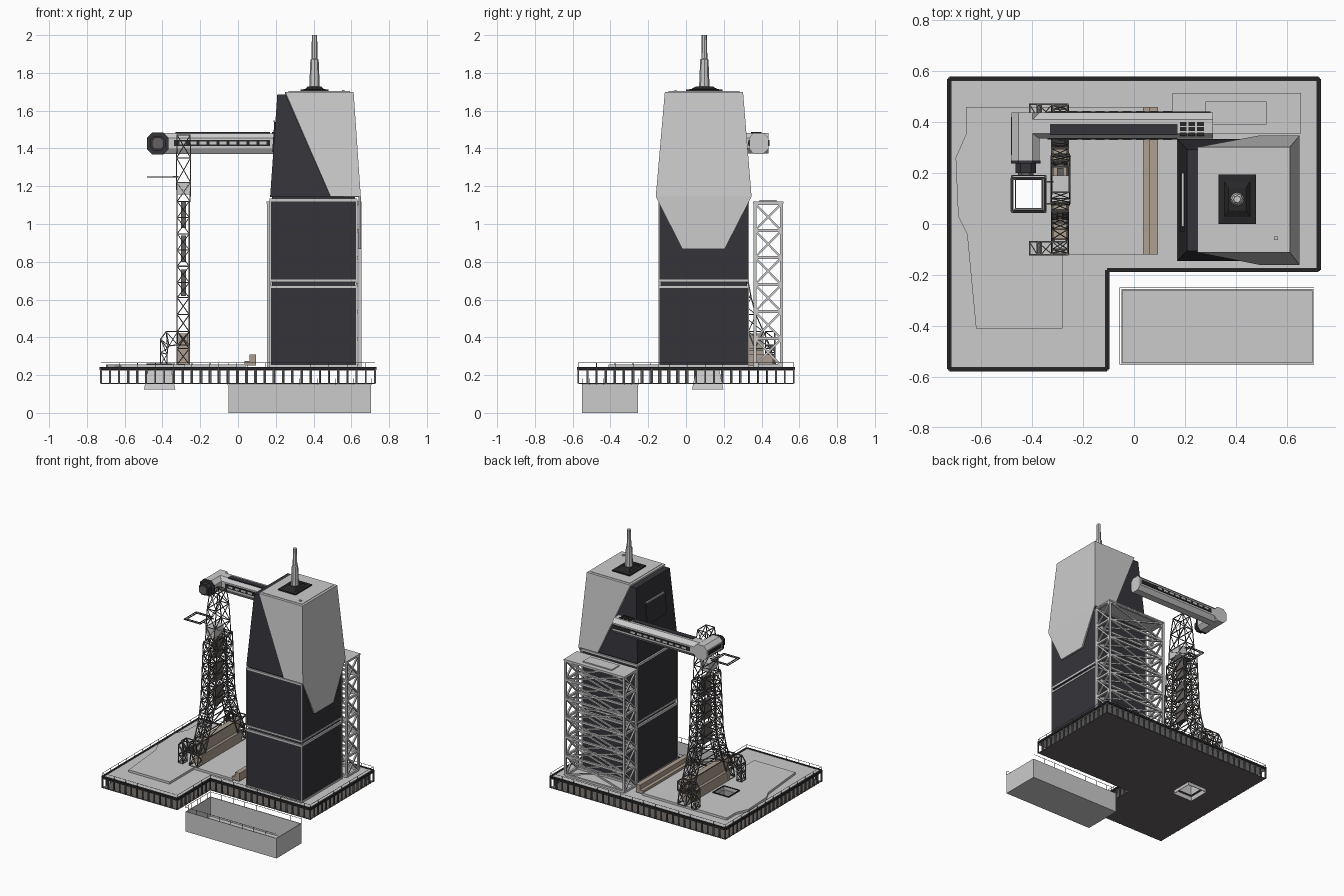
import bpy, bmesh, math
from mathutils import Vector, Matrix

if "Cube" in bpy.data.objects:
    bpy.data.objects.remove(bpy.data.objects["Cube"])


def material(name, rgb):
    m = bpy.data.materials.new(name)
    m.diffuse_color = (*rgb, 1)
    m.use_nodes = True
    m.node_tree.nodes["Principled BSDF"].inputs["Base Color"].default_value = m.diffuse_color
    return m


DARK = material("dark_cladding", (0.035, 0.034, 0.042))
BLACK = material("black_trim", (0.02, 0.02, 0.022))
TAN = material("tan_panels", (0.42, 0.35, 0.28))
STEEL = material("dark_steel", (0.13, 0.12, 0.115))


def finish(name, bm, mat=None, normals=True):
    if normals:
        bmesh.ops.recalc_face_normals(bm, faces=bm.faces)
    me = bpy.data.meshes.new(name)
    bm.to_mesh(me)
    bm.free()
    ob = bpy.data.objects.new(name, me)
    bpy.context.collection.objects.link(ob)
    if mat:
        me.materials.append(mat)
    return ob


def rect(x0, x1, y0, y1, z):
    return [(x0, y0, z), (x1, y0, z), (x1, y1, z), (x0, y1, z)]


def loft(name, rings, mat=None, caps=True):
    bm = bmesh.new()
    vs = [[bm.verts.new(p) for p in r] for r in rings]
    n = len(vs[0])
    for a, b in zip(vs, vs[1:]):
        for i in range(n):
            bm.faces.new((a[i], a[(i + 1) % n], b[(i + 1) % n], b[i]))
    if caps:
        bm.faces.new(vs[0])
        bm.faces.new(vs[-1])
    return finish(name, bm, mat)


def prism(name, pts, axis, lo, hi, mat=None):
    def at(p, t):
        q = list(p)
        q.insert("xyz".index(axis), t)
        return q
    return loft(name, [[at(p, lo) for p in pts], [at(p, hi) for p in pts]], mat)


def box(name, x0, x1, y0, y1, z0, z1, mat=None):
    return loft(name, [rect(x0, x1, y0, y1, z0), rect(x0, x1, y0, y1, z1)], mat)


def bar(bm, p, q, w, h=None):
    p, q = Vector(p), Vector(q)
    d = q - p
    m = Matrix.LocRotScale((p + q) / 2, d.to_track_quat('Z', 'Y'), (w, h or w, d.length))
    bmesh.ops.create_cube(bm, size=1, matrix=m)


def truss(bm, rings, w, wd=None, cross=True):
    """Square lattice: chords, ring bars and diagonals between 4-corner rings."""
    for r in rings:
        for i in range(4):
            bar(bm, r[i], r[(i + 1) % 4], w)
    for a, b in zip(rings, rings[1:]):
        for i in range(4):
            j = (i + 1) % 4
            bar(bm, a[i], b[i], w)
            bar(bm, a[i], b[j], wd or w)
            if cross:
                bar(bm, a[j], b[i], wd or w)


def solidify(ob, t):
    m = ob.modifiers.new("thickness", 'SOLIDIFY')
    m.thickness, m.offset = t, -1
    return ob


# L-shaped platform: deck, bottom plate, flame opening
L = [(-.725, -.57), (-.105, -.57), (-.105, -.18), (.725, -.18), (.725, .57), (-.725, .57)]
deck = prism("platform_deck", L, 'z', .225, .24)
bottom = prism("platform_bottom", L, 'z', .153, .158, STEEL)
apron_pts = [(-.62, -.41), (-.28, -.41), (-.28, -.12), (.04, -.12), (.04, .46), (-.66, .46),
             (-.66, .35), (-.70, .26), (-.69, .03), (-.655, -.04)]
apron = prism("pad_apron", apron_pts, 'z', .236, .257)
cutter = box("flame_opening_cutter", -.475, -.355, .055, .175, .1, .3)
cutter.hide_render = True
cutter.hide_viewport = True
for ob in (deck, bottom, apron):
    m = ob.modifiers.new("opening", 'BOOLEAN')
    m.operation, m.object = 'DIFFERENCE', cutter
    m.solver = 'EXACT'
cx, cy = -.415, .115
solidify(loft("flame_chute", [rect(cx - h, cx + h, cy - h, cy + h, z)
                              for h, z in ((.083, .125), (.06, .235))], caps=False), .004)
bm = bmesh.new()
r = rect(-.48, -.35, .05, .18, .258)
for i in range(4):
    bar(bm, r[i], r[(i + 1) % 4], .008)
finish("flame_opening_rim", bm, BLACK)

# Platform rim, buttress posts and handrail
rim, posts, rail = bmesh.new(), bmesh.new(), bmesh.new()
for a, b in zip(L, L[1:] + L[:1]):
    a, b = Vector(a), Vector(b)
    bar(rim, (*a, .235), (*b, .235), .016)
    bar(rail, (*a, .266), (*b, .266), .002)
    n = round((b - a).length / .048)
    for i in range(n):
        p = a.lerp(b, i / n)
        bar(posts, (*p, .155), (*p, .235), .009)
        if i % 2 == 0:
            bar(rail, (*p, .24), (*p, .266), .002)
finish("platform_rim", rim, BLACK)
finish("platform_posts", posts, STEEL)
finish("platform_handrail", rail, STEEL)

# Open flame trench with rail
solidify(loft("trench_walls", [rect(-.05, .705, -.55, -.255, z) for z in (0, .15)], caps=False), .008)
box("trench_floor", -.05, .705, -.55, -.255, 0, .006)
bm = bmesh.new()
r = rect(-.055, .705, -.55, -.25, .182)
for i in (0, 2, 3):
    bar(bm, r[i], r[(i + 1) % 4], .002)
    for k in range(9):
        p = Vector(r[i]).lerp(Vector(r[(i + 1) % 4]), k / 8)
        bar(bm, p, p - Vector((0, 0, .035)), .002)
finish("trench_handrail", bm, STEEL)

# Stepped tan guide walls
prism("guide_wall", [(.035, .25), (.095, .25), (.095, .31), (.06, .31), (.06, .275), (.035, .275)],
      'y', -.12, .46, TAN)
prism("tower_base_wall", [(-.325, .25), (-.255, .25), (-.255, .33), (-.265, .34), (-.265, .42),
                          (-.315, .42), (-.315, .34), (-.325, .33)], 'y', -.06, .41, TAN)

# Main building: two lower blocks, floor bands and corner trims
box("building_lower_block", .172, .628, -.142, .33, .24, .672, DARK)
box("building_middle_block", .172, .628, -.142, .33, .692, 1.13, DARK)
box("building_core", .18, .62, -.135, .323, .24, 1.2, DARK)
for i, z in enumerate((.24, .66, .692, 1.12)):
    box(f"floor_band_{i}", .168, .631, -.146, .334, z, z + .014)
for i, (x, y) in enumerate(((.171, -.143), (.629, -.143), (.171, .331), (.629, .331))):
    box(f"corner_trim_{i}", x - .003, x + .003, y - .003, y + .003, .24, 1.13)

# Upper building: dark tapered core and light folded shell
loft("upper_core", [rect(.17, .635, -.145, .333, 1.143), rect(.208, .60, -.105, .293, 1.685)], DARK)
bm = bmesh.new()
A, B, C, D, E, F, G, H, I, J = [bm.verts.new(p) for p in (
    (.25, -.112, 1.70), (.612, -.112, 1.70), (.612, .302, 1.70), (.25, .302, 1.70),
    (.49, -.16, 1.145), (.65, -.16, 1.145), (.65, .347, 1.145), (.49, .347, 1.145),
    (.65, -.02, .868), (.65, .205, .868))]
for f in ((A, B, C, D), (A, E, F, B), (B, F, G, C), (F, I, J, G), (C, G, H, D)):
    bm.faces.new(f)
solidify(finish("upper_shell", bm), .014)
box("roof_panel", .268, .594, -.092, .282, 1.699, 1.703)
box("roof_hatch", .55, .565, -.062, -.05, 1.70, 1.71)

# Framed panel on the sloping left face
loft("left_face_panel", [[(x0 + d, y, z) for y, z, x0 in
                          ((-.03, 1.38, .187), (.20, 1.38, .187), (.20, 1.54, .198), (-.03, 1.54, .198))]
                         for d in (-.006, .01)], DARK)
box("left_face_sill", .187, .196, -.01, .20, 1.54, 1.548)

# Roof mast
MX, MY = .405, .097
loft("mast_base", [rect(MX - h, MX + h, MY - k, MY + k, z) for h, k, z in
                   ((.073, .097, 1.70), (.073, .097, 1.712), (.05, .07, 1.714), (.035, .045, 1.728))], BLACK)
loft("mast", [[(MX + s * math.cos(a * math.pi / 4), MY + s * math.sin(a * math.pi / 4), z) for a in range(8)]
              for s, z in ((.028, 1.72), (.022, 1.87), (.022, 1.87), (.016, 1.875), (.014, 2.0))])

# Access arm, octagonal section, with window strips and vents
arm = [(.355, 1.37), (.41, 1.37), (.437, 1.40), (.437, 1.455), (.41, 1.483), (.355, 1.483),
       (.335, 1.455), (.335, 1.40)]
prism("access_arm", arm, 'x', -.40, .31)
box("arm_front_strip", -.34, .17, .331, .34, 1.414, 1.444, BLACK)
box("arm_back_strip", -.34, .30, .433, .441, 1.414, 1.444, BLACK)
box("arm_top_strip", -.33, .17, .352, .392, 1.478, 1.487, DARK)
for i in range(9):
    x = -.31 + i * .053
    box(f"arm_window_{i}", x, x + .036, .329, .333, 1.422, 1.436)
    box(f"arm_back_window_{i}", x, x + .036, .439, .443, 1.422, 1.436)
for i in range(3):
    for j in range(3):
        x, y = .18 + i * .034, .345 + j * .02
        box(f"arm_vent_{i}_{j}", x, x + .026, y, y + .015, 1.478, 1.488, BLACK)


def octagon(r, n=(-.425, 1.427)):
    c = r * .5
    return [(n[0] + u, n[1] + v) for u, v in
            ((-c, -r), (c, -r), (r, -c), (r, c), (c, r), (-c, r), (-r, c), (-r, -c))]


prism("arm_elbow", octagon(.055), 'y', .245, .437)
prism("arm_elbow_collar", octagon(.058), 'y', .237, .25, DARK)
prism("arm_cabin_neck", octagon(.04), 'y', .20, .24, DARK)
prism("arm_cabin_door", octagon(.03), 'y', .19, .21, STEEL)
box("arm_rear_strip", -.483, -.475, .27, .42, 1.414, 1.444, BLACK)

# Umbilical tower: twin flared lattice legs mirrored about TY
TY = .175
bm = bmesh.new()
flare = [(.29, .21, .257), (.275, .19, .34), (.235, .155, .43), (.195, .12, .52), (.17, .09, .61)]
flare += [(.155 - .006 * i, .075 - .004 * i, .69 + .086 * i) for i in range(6)]
for s in (1, -1):
    truss(bm, [rect(-.322, -.258, TY + s * i, TY + s * o, z) for o, i, z in flare], .006, .004)
for x in (-.322, -.258):
    for (o, i, z), (o2, i2, z2) in zip(flare[2:], flare[3:]):
        bar(bm, (x, TY - i, z), (x, TY + i, z), .005)
        bar(bm, (x, TY - i, z), (x, TY + i2, z2), .004)
# Tapered head
truss(bm, [rect(-.288 - w, -.288 + w, TY - h, TY + h, z) for w, h, z in
           ((.034, .10, 1.12), (.037, .09, 1.22), (.037, .075, 1.35), (.034, .05, 1.47))], .005, .004)
# Curved hold-down brackets at both ends
for y0, y1 in ((-.12, -.07), (.42, .47)):
    pairs = [((-.26, .43), (-.26, .36)), ((-.32, .43), (-.32, .36)), ((-.38, .43), (-.365, .355)),
             ((-.41, .39), (-.373, .34)), ((-.41, .32), (-.375, .31)), ((-.41, .257), (-.375, .257))]
    truss(bm, [[(o[0], y0, o[1]), (o[0], y1, o[1]), (i[0], y1, i[1]), (i[0], y0, i[1])]
               for o, i in pairs], .006, .004, False)
finish("umbilical_tower", bm, STEEL)
box("tower_head_box", -.322, -.252, .085, .19, 1.155, 1.222)
for i, z in enumerate((.62, .80, .98)):
    box(f"tower_cable_panel_{i}", -.302, -.276, TY - .045, TY + .045, z, z + .14, STEEL)

# Service ring platform beside the tower
bm = bmesh.new()
out, inn = rect(-.48, -.345, .045, .19, 1.25), rect(-.465, -.36, .06, .175, 1.25)
for i in range(4):
    bar(bm, out[i], out[(i + 1) % 4], .005)
    bar(bm, inn[i], inn[(i + 1) % 4], .005)
    bar(bm, out[i], inn[i], .004)
for y in (.08, .165):
    bar(bm, (-.345, y, 1.25), (-.315, y, 1.25), .006)
finish("service_ring", bm, STEEL)

# Rear scaffold tower, six cross-braced levels
bm = bmesh.new()
levels = [.25 + i * .143 for i in range(7)]
truss(bm, [rect(.16, .645, .365, .505, z) for z in levels], .015, .011)
finish("rear_scaffold", bm)
box("scaffold_roof", .152, .655, .355, .515, 1.108, 1.118)
box("scaffold_roof_hatch", .28, .52, .39, .48, 1.118, 1.126)
